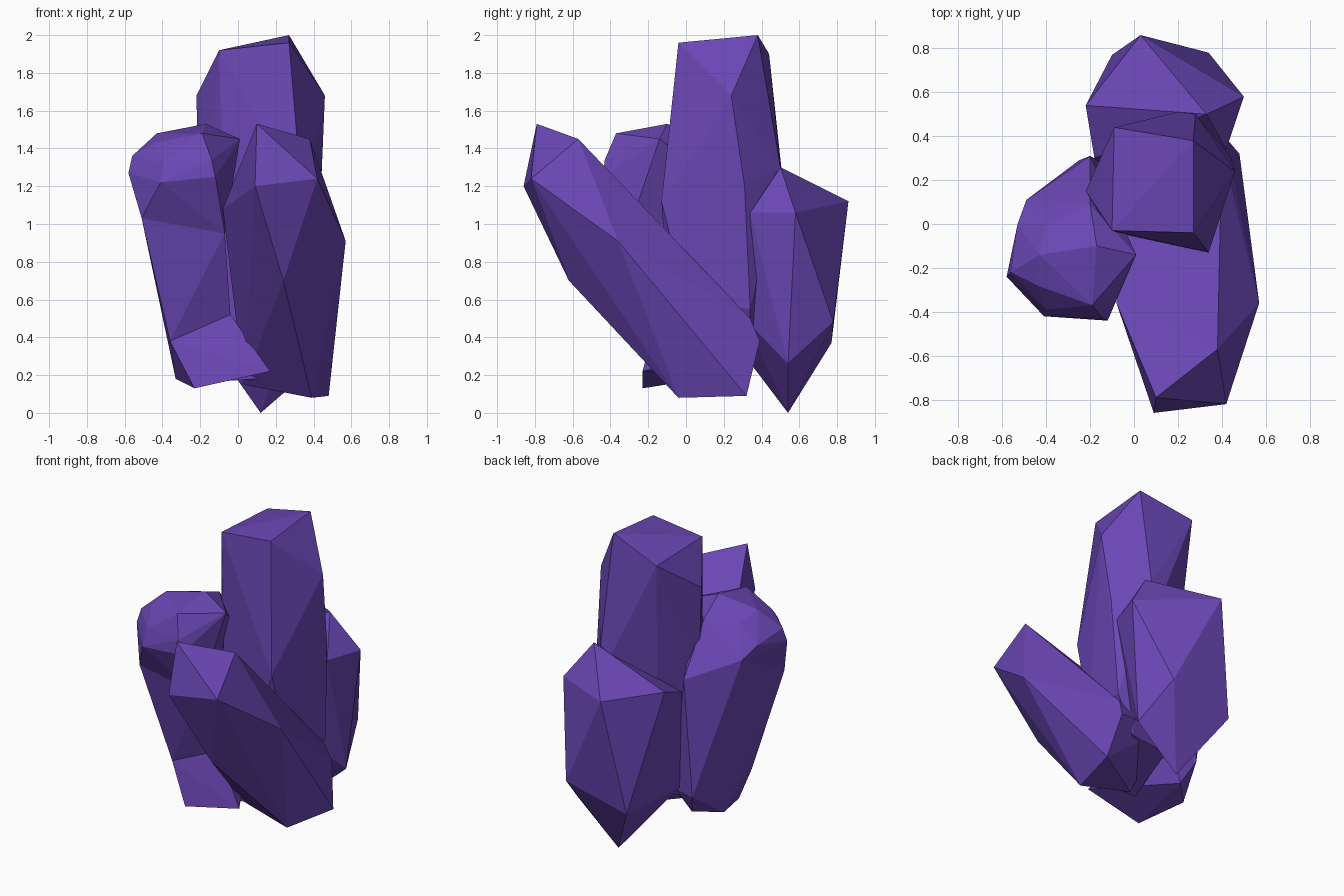
import bpy
import bmesh
import math
from mathutils import Vector

cube = bpy.data.objects.get("Cube")
if cube:
    bpy.data.objects.remove(cube, do_unlink=True)

# One flat violet for the whole cluster
violet = bpy.data.materials.new("violet_crystal")
violet.use_nodes = True
color = (0.145, 0.062, 0.46, 1.0)
violet.diffuse_color = color
shader = violet.node_tree.nodes["Principled BSDF"]
shader.inputs["Base Color"].default_value = color
shader.inputs["Roughness"].default_value = 0.8


def crystal(name, crown, shoulder, foot):
    """Wrap a faceted convex gem around its crown, shoulder and foot corners."""
    bm = bmesh.new()
    for corner in crown + shoulder + foot:
        bm.verts.new(Vector(corner))
    hull = bmesh.ops.convex_hull(bm, input=bm.verts[:], use_existing_faces=False)
    spare = {v for v in hull["geom_interior"] + hull["geom_unused"]
             if isinstance(v, bmesh.types.BMVert)}
    bmesh.ops.delete(bm, geom=list(spare), context="VERTS")
    # Merge nearly coplanar triangles into clean facets
    bmesh.ops.dissolve_limit(bm, angle_limit=math.radians(2),
                             verts=bm.verts[:], edges=bm.edges[:])
    bmesh.ops.recalc_face_normals(bm, faces=bm.faces[:])
    mesh = bpy.data.meshes.new(name)
    bm.to_mesh(mesh)
    bm.free()
    mesh.materials.append(violet)
    obj = bpy.data.objects.new(name, mesh)
    bpy.context.collection.objects.link(obj)
    return obj


# Tall upright crystal in the middle
crystal(
    "tall_crystal",
    crown=[(.27, .38, 2), (.27, -.04, 1.96), (-.1, -.03, 1.92), (-.09, .44, 1.9)],
    shoulder=[(.46, .24, 1.68), (-.22, .15, 1.68), (.34, -.13, 1.12),
              (.28, .5, 1.3), (.2, .51, 1.25), (.44, .31, 1.2), (-.21, .16, 1.2),
              (-.16, .05, 1.1)],
    foot=[(-.05, -.05, .17), (.1, -.06, .18), (.36, 0, .6), (.41, .34, .55),
          (.3, .34, .3), (0, .3, .3)],
)

# Crystal leaning strongly forward
crystal(
    "front_crystal",
    crown=[(.1, -.79, 1.53), (.38, -.57, 1.45), (.42, -.82, 1.24), (.09, -.86, 1.2)],
    shoulder=[(.57, -.36, .91), (-.08, -.36, 1.08), (.24, -.62, .7)],
    foot=[(.48, .32, .09), (.39, -.04, .08), (.42, .39, .38), (.4, .34, .5),
          (.03, 0, .15), (.02, .3, .45)],
)

# Side crystal: an overhanging cap on a slanted trunk with a flared foot
neck = [(-.2, .31, 1.12), (-.49, .11, 1.25), (-.51, -.31, 1.03), (-.07, -.31, .95)]
waist = [(-.36, -.18, .38), (-.04, -.15, .52)]
heel = [(-.33, .07, .18), (-.19, .21, .2), (-.25, .29, .34), (-.1, .26, .35)]
crystal(
    "side_crystal_cap",
    crown=[(-.17, -.1, 1.53), (-.43, -.14, 1.48), (-.19, -.37, 1.48),
           (.01, -.14, 1.45), (-.44, -.28, 1.43), (-.2, .09, 1.45), (-.4, 0, 1.43)],
    shoulder=[(-.14, -.43, 1.34), (-.4, -.39, 1.33), (-.12, -.44, 1.25),
              (-.41, -.42, 1.22), (-.56, -.22, 1.36), (-.58, -.24, 1.27),
              (-.53, 0, 1.32)],
    foot=neck,
)
crystal("side_crystal_trunk", crown=[(-.3, -.05, 1.3)], shoulder=neck,
        foot=waist + heel)
crystal("side_crystal_foot", crown=waist, shoulder=heel,
        foot=[(-.23, -.23, .13), (.17, -.23, .22)])

# Short pointed crystal at the back
crystal(
    "back_crystal",
    crown=[(.33, .5, 1.3), (.21, .53, 1.26), (.03, .86, 1.12), (.5, .58, 1.06),
           (-.22, .54, 1.13)],
    shoulder=[(.42, .34, 1.06), (-.18, .3, 1.03)],
    foot=[(.34, .78, .48), (-.1, .77, .37), (.42, .54, .26), (.12, .54, 0),
          (.3, .31, .5), (-.14, .26, .37)],
)
